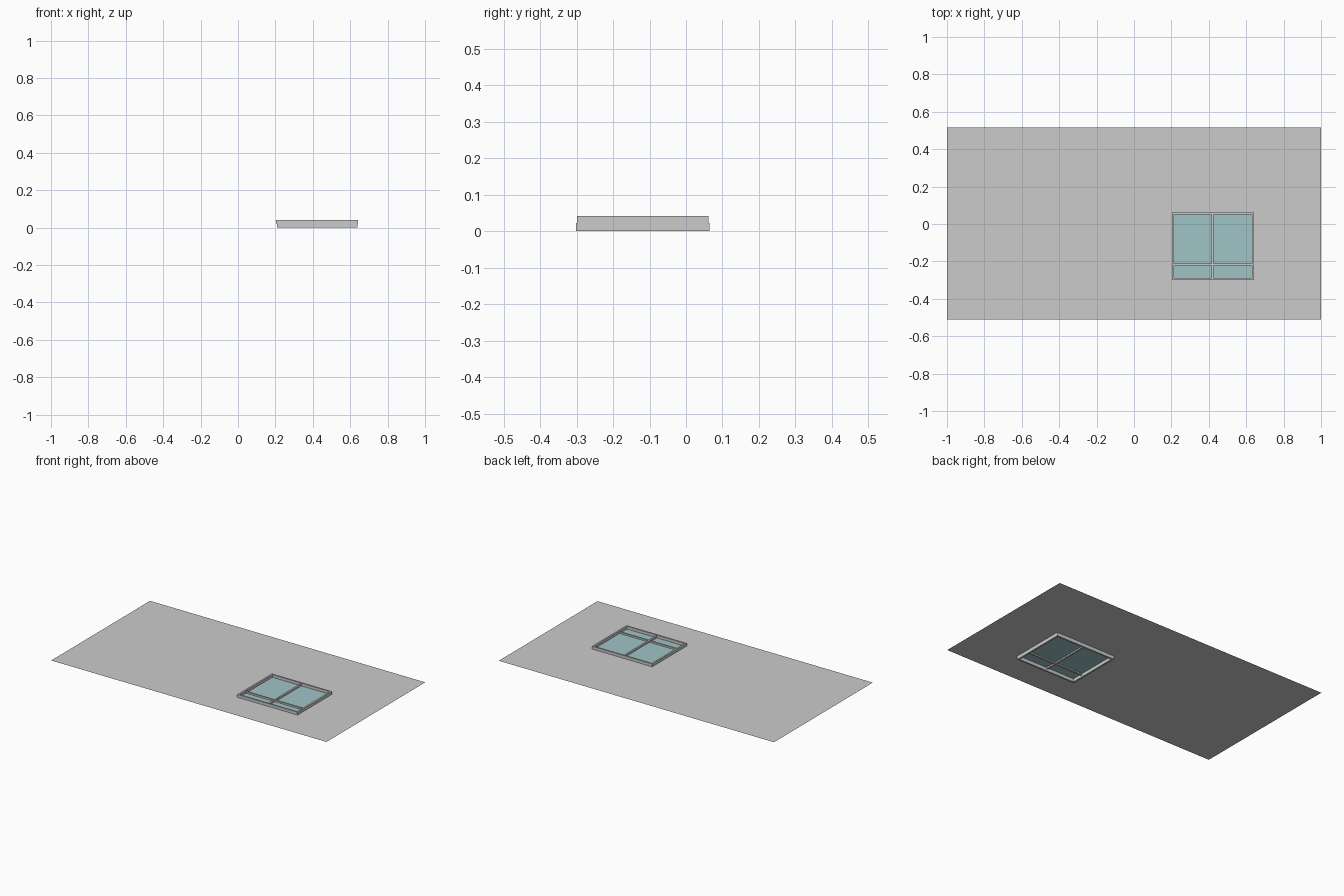
import bpy, bmesh

if "Cube" in bpy.data.objects:
    bpy.data.objects.remove(bpy.data.objects["Cube"])

WALL_Z = 0.0225
# Outer limits of the frame on the upper and lower side of the wall
UP = (0.203, 0.642, -0.299, 0.061)
LOW = (0.208, 0.640, -0.302, 0.064)

def make(name, build, color=None):
    bm = bmesh.new()
    build(bm)
    bmesh.ops.recalc_face_normals(bm, faces=bm.faces)
    me = bpy.data.meshes.new(name)
    bm.to_mesh(me)
    bm.free()
    ob = bpy.data.objects.new(name, me)
    bpy.context.collection.objects.link(ob)
    if color:
        mat = bpy.data.materials.new(name + "_colour")
        mat.diffuse_color = color
        mat.use_nodes = True
        mat.node_tree.nodes["Principled BSDF"].inputs["Base Color"].default_value = mat.diffuse_color
        me.materials.append(mat)
    return ob

def loop(bm, x0, x1, y0, y1, z):
    return [bm.verts.new(p) for p in ((x0, y0, z), (x1, y0, z), (x1, y1, z), (x0, y1, z))]

def bridge(bm, a, b):
    for i in range(4):
        j = (i + 1) % 4
        bm.faces.new((a[i], a[j], b[j], b[i]))

def inset(r, w):
    return (r[0] + w, r[1] - w, r[2] + w, r[3] - w)

# Hollow rectangular ring, open where it meets the wall
def ring(name, rect, z_wall, z_end, w):
    def build(bm):
        o0, o1 = loop(bm, *rect, z_wall), loop(bm, *rect, z_end)
        i1, i0 = loop(bm, *inset(rect, w), z_end), loop(bm, *inset(rect, w), z_wall)
        for a, b in ((o0, o1), (o1, i1), (i1, i0), (i0, o0)):
            bridge(bm, a, b)
    return make(name, build)

def box(name, x0, x1, y0, y1, z0, z1, color=None):
    def build(bm):
        a, b = loop(bm, x0, x1, y0, y1, z0), loop(bm, x0, x1, y0, y1, z1)
        bridge(bm, a, b)
        bm.faces.new(a)
        bm.faces.new(b)
    return make(name, build, color)

# Thin wall sheet with an opening, facing up
def wall(bm):
    bridge(bm, loop(bm, -1, 1, -0.51, 0.515, WALL_Z), loop(bm, *inset(UP, 0.006), WALL_Z))
w = make("wall", wall)
if w.data.polygons[0].normal.z < 0:
    w.data.flip_normals()

# Frame on both sides of the wall
ring("lower_frame", LOW, WALL_Z, 0.0, 0.011)
ring("upper_frame", UP, WALL_Z, 0.041, 0.011)

# Glass pane and glazing bars
box("glass", 0.214, 0.631, -0.291, 0.053, 0.021, 0.023, (0.35, 0.55, 0.57, 1))
box("vertical_bar", 0.414, 0.425, -0.290, 0.052, 0.012, 0.034)
box("cross_bar", 0.214, 0.631, -0.223, -0.212, 0.013, 0.033)
